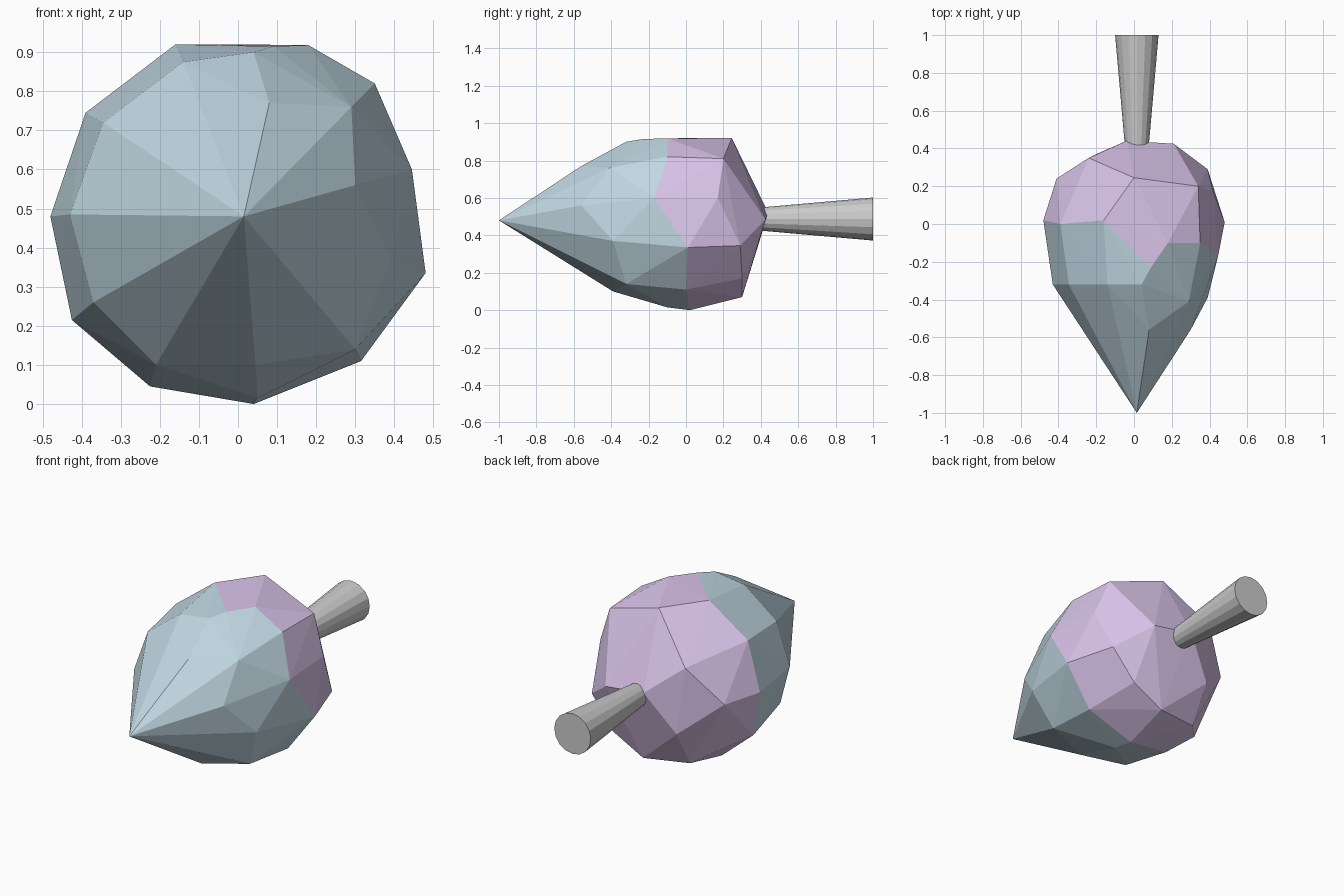
import bpy, bmesh, math
from mathutils import Vector

if "Cube" in bpy.data.objects:
    bpy.data.objects.remove(bpy.data.objects["Cube"])

# Vertices of the faceted body: front ring, shared seam ring, rear ring
FRONT = [(.015, -1, .48), (.04, -.32, .9), (-.14, -.32, .875), (-.345, -.32, .72),
         (-.43, -.32, .485), (-.37, -.32, .26), (-.21, -.32, .10), (.045, -.39, .10),
         (.05, -.1, .015), (.30, -.32, .14), (.39, -.39, .37), (.30, -.56, .56),
         (.29, -.41, .76), (.08, -.56, .77)]
SEAM = [(-.16, .02, .92), (.09, -.23, .915), (.18, -.1, .918), (.35, -.1, .82),
        (.445, -.17, .6), (.48, .01, .335), (.315, 0, .11), (.04, .02, 0),
        (-.225, 0, .045), (-.425, 0, .215), (-.48, .02, .48), (-.39, 0, .745)]
REAR = [(0, .245, .92), (.34, .2, .81), (.42, .17, .6), (.39, .29, .345),
        (.25, .3, .17), (.06, .3, .07), (-.2, .25, .09), (-.41, .24, .475),
        (-.24, .35, .68), (-.2, .37, .3), (.21, .425, .485), (-.04, .44, .52)]


def shell(name, front, color):
    """Hull of all rings, keeping only the faces on one side of the seam."""
    bm = bmesh.new()
    for p in FRONT + SEAM + REAR:
        bm.verts.new(p)
    bmesh.ops.convex_hull(bm, input=bm.verts[:])
    front_pts = [Vector(p) for p in FRONT]

    def is_front(f):
        return any((v.co - p).length < 1e-4 for v in f.verts for p in front_pts)

    drop = [f for f in bm.faces if is_front(f) != front]
    bmesh.ops.delete(bm, geom=drop, context='FACES')
    loose = [v for v in bm.verts if not v.link_faces]
    bmesh.ops.delete(bm, geom=loose, context='VERTS')
    bmesh.ops.recalc_face_normals(bm, faces=bm.faces[:])
    # Open shells: make sure the normals point away from the body centre
    centre = Vector((0, 0, .47))
    if sum(f.normal.dot(f.calc_center_median() - centre) for f in bm.faces) < 0:
        bmesh.ops.reverse_faces(bm, faces=bm.faces[:])
    me = bpy.data.meshes.new(name)
    bm.to_mesh(me)
    bm.free()
    mat = bpy.data.materials.new(name + "_color")
    mat.diffuse_color = color
    mat.use_nodes = True
    mat.node_tree.nodes["Principled BSDF"].inputs["Base Color"].default_value = mat.diffuse_color
    me.materials.append(mat)
    ob = bpy.data.objects.new(name, me)
    bpy.context.collection.objects.link(ob)


# Body halves
shell("pointed_front", True, (.53, .68, .76, 1))
shell("rounded_rear", False, (.70, .55, .82, 1))

# Flared stem
bpy.ops.mesh.primitive_cone_add(vertices=16, radius1=.115, radius2=.063, depth=.59,
                                location=(.015, .705, .487),
                                rotation=(math.pi / 2, 0, 0))
bpy.context.object.name = "stem"
